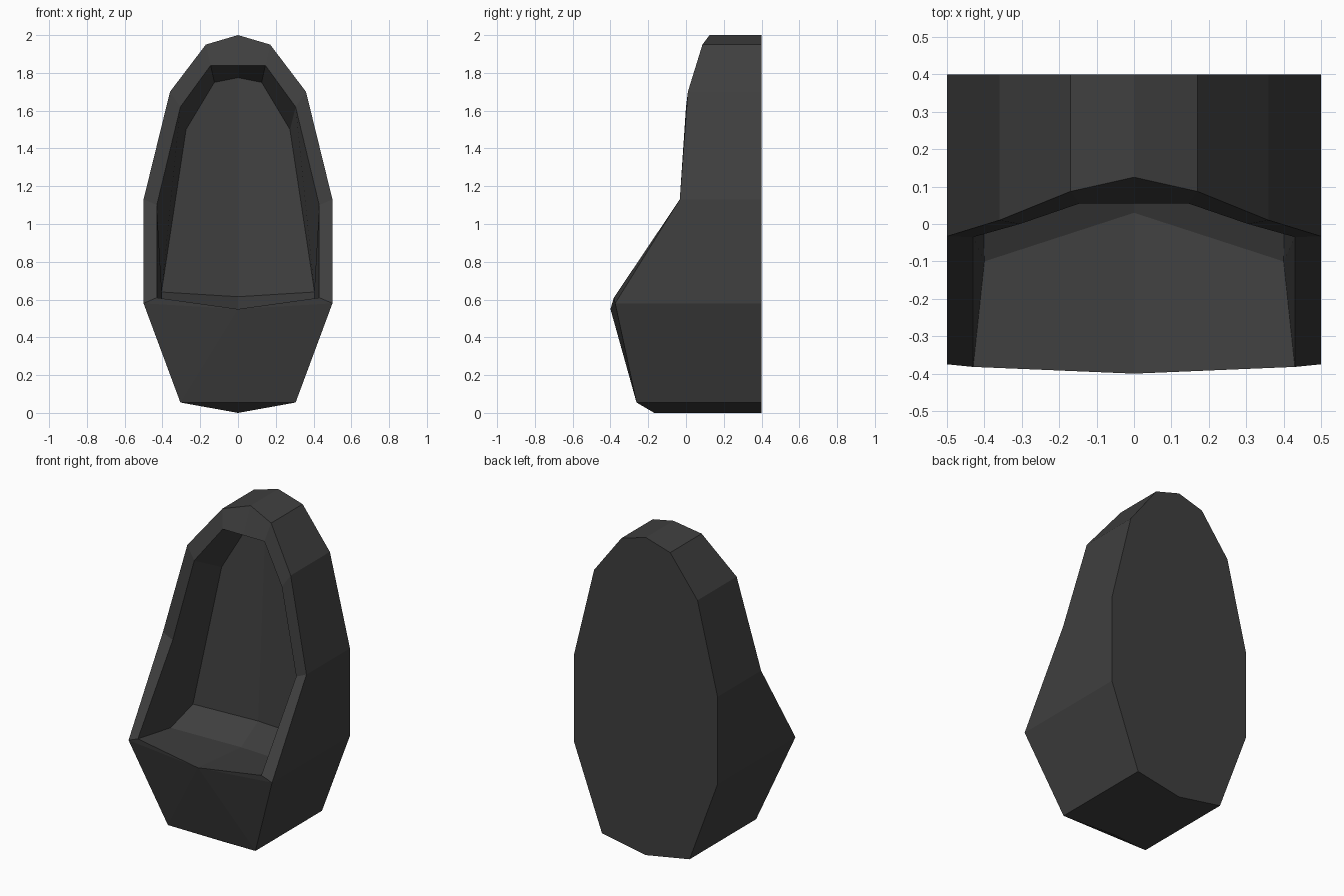
import bpy
import bmesh

# Remove the default object
cube = bpy.data.objects.get("Cube")
if cube:
    bpy.data.objects.remove(cube, do_unlink=True)

# Dark upholstery colour
grey = bpy.data.materials.new("charcoal grey")
grey.use_nodes = True
colour = (0.05, 0.05, 0.05, 1)
grey.diffuse_color = colour
grey.node_tree.nodes["Principled BSDF"].inputs["Base Color"].default_value = colour

BACK_Y = 0.4

# Outer front edge of the left half, from crown to keel
outer = [(0, .125, 2), (.17, .087, 1.95), (.36, .01, 1.7), (.5, -.033, 1.13),
         (.5, -.375, .58), (.305, -.262, .055), (0, -.168, 0)]
crown, temple, shoulder, elbow, arm, foot, keel = outer

# Inner edge of the rim
rim_crown, rim_top = (0, .055, 1.84), (.145, .055, 1.84)
rim_shoulder, rim_elbow = (.305, 0, 1.62), (.43, -.035, 1.1)
rim_arm, lip = (.43, -.382, .61), (0, -.4, .55)
toe = (0, -.262, .055)

# Hollow: backrest, seat pan and the slope between them
rest_crown, rest_top, rest_shoulder = (0, .27, 1.775), (.125, .23, 1.75), (.275, .23, 1.5)
rest_corner, rest_base = (.405, .13, .64), (0, .2, .615)
seat_corner, seat_middle = (.4, -.1, .58), (0, .03, .515)


def at_back(point):
    return (point[0], BACK_Y, point[2])


def bands(edge_a, edge_b):
    """Quads that join two rows of points."""
    return [(edge_a[i], edge_a[i + 1], edge_b[i + 1], edge_b[i])
            for i in range(len(edge_a) - 1)]


faces = []

# Outer side walls and the flat back
back = [at_back(p) for p in outer]
faces += bands(outer, back)
faces.append(back)

# Rim around the opening
faces += bands([crown, temple, shoulder, elbow, arm],
               [rim_crown, rim_top, rim_shoulder, rim_elbow, rim_arm])

# Front panel and its tapered underside
faces += [(lip, rim_arm, arm), (lip, arm, foot), (lip, foot, toe), (toe, foot, keel)]

# Inner side walls
faces += bands([rim_crown, rim_top, rim_shoulder, rim_elbow],
               [rest_crown, rest_top, rest_shoulder, rest_corner])
faces += [(rim_elbow, rest_corner, seat_corner), (rim_elbow, seat_corner, rim_arm)]

# Backrest, slope and seat pan
faces.append((rest_crown, rest_top, rest_shoulder, rest_corner, rest_base))
faces.append((rest_base, rest_corner, seat_corner, seat_middle))
faces.append((seat_middle, seat_corner, rim_arm, lip))

# Build both halves and weld them along the centre
bm = bmesh.new()
for side in (1, -1):
    for face in faces:
        bm.faces.new([bm.verts.new((side * x, y, z)) for x, y, z in face])
bmesh.ops.remove_doubles(bm, verts=bm.verts, dist=0.0005)
bmesh.ops.recalc_face_normals(bm, faces=bm.faces)

mesh = bpy.data.meshes.new("pod_chair")
bm.to_mesh(mesh)
bm.free()
mesh.materials.append(grey)
bpy.context.collection.objects.link(bpy.data.objects.new("pod_chair", mesh))
